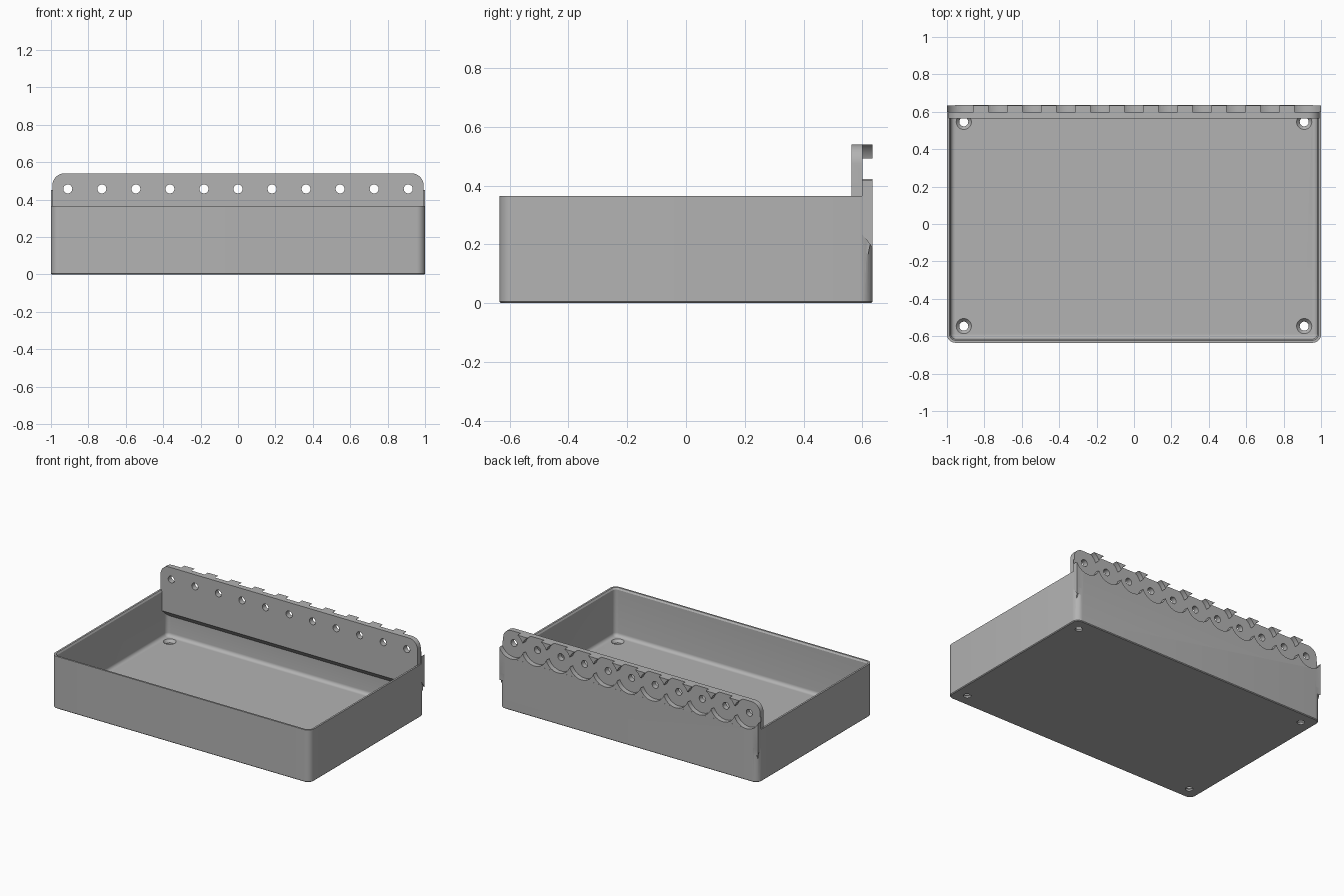
import bpy, bmesh
from math import cos, sin, pi
from mathutils import Matrix, Vector

cube = bpy.data.objects.get("Cube")
if cube:
    bpy.data.objects.remove(cube, do_unlink=True)

grey = bpy.data.materials.new("plain grey")
grey.use_nodes = True
grey.diffuse_color = (0.45, 0.45, 0.45, 1)
grey.node_tree.nodes["Principled BSDF"].inputs["Base Color"].default_value = (0.45, 0.45, 0.45, 1)


def make(name, bm):
    bmesh.ops.recalc_face_normals(bm, faces=bm.faces)
    mesh = bpy.data.meshes.new(name)
    bm.to_mesh(mesh)
    bm.free()
    mesh.materials.append(grey)
    ob = bpy.data.objects.new(name, mesh)
    bpy.context.collection.objects.link(ob)
    return ob


def rounded_stack(name, hx, hy, radius, levels, steps=8):
    """Stack of rounded rectangles, each level being (inset, z)."""
    bm = bmesh.new()
    rings = []
    for inset, z in levels:
        r = radius - inset
        ring = []
        for corner, (sx, sy) in enumerate([(1, 1), (-1, 1), (-1, -1), (1, -1)]):
            for i in range(steps + 1):
                a = (corner + i / steps) * pi / 2
                ring.append(bm.verts.new((sx * (hx - radius) + r * cos(a),
                                          sy * (hy - radius) + r * sin(a), z)))
        rings.append(ring)
    for low, high in zip(rings, rings[1:]):
        for i in range(len(low)):
            j = (i + 1) % len(low)
            bm.faces.new((low[i], low[j], high[j], high[i]))
    bm.faces.new(rings[0][::-1])
    bm.faces.new(rings[-1])
    return make(name, bm)


def extrude_x(name, profile, hx, corner=0):
    """Side profile (y, z) pulled across x, with optional rounded top corners."""
    bm = bmesh.new()
    face = bm.faces.new([bm.verts.new((-hx, y, z)) for y, z in profile])
    out = bmesh.ops.extrude_face_region(bm, geom=[face])
    moved = [v for v in out["geom"] if isinstance(v, bmesh.types.BMVert)]
    bmesh.ops.translate(bm, verts=moved, vec=(2 * hx, 0, 0))
    if corner:
        top = max(z for y, z in profile)
        edges = [e for e in bm.edges
                 if all(abs(v.co.z - top) < 1e-4 for v in e.verts)
                 and abs(e.verts[0].co.x - e.verts[1].co.x) < 1e-4]
        bmesh.ops.bevel(bm, geom=edges, offset=corner, segments=8,
                        profile=0.5, affect='EDGES')
    return make(name, bm)


def cone(name, centre, r1, r2, depth, along_y=False, sides=32):
    bm = bmesh.new()
    turn = Matrix.Rotation(pi / 2, 4, 'X') if along_y else Matrix()
    bmesh.ops.create_cone(bm, cap_ends=True, segments=sides, radius1=r1, radius2=r2,
                          depth=depth, matrix=Matrix.Translation(Vector(centre)) @ turn)
    return make(name, bm)


def combine(target, other, operation):
    mod = target.modifiers.new("combine", 'BOOLEAN')
    mod.solver = 'EXACT'
    mod.operation = operation
    mod.object = other
    bpy.context.view_layer.objects.active = target
    bpy.ops.object.modifier_apply(modifier=mod.name)
    bpy.data.objects.remove(other, do_unlink=True)


HEIGHT, FLOOR, FILLET = 0.365, 0.03, 0.024

# Open tray with a rounded inner floor edge and a chamfered rim
tray = rounded_stack("storage_tray", 1, 0.635, 0.045,
                     [(0.005, 0), (0, 0.005), (0, HEIGHT)])
levels = [(FILLET * (1 - sin(a)), FLOOR + FILLET * (1 - cos(a)))
          for a in (i * pi / 12 for i in range(7))]
levels += [(0, HEIGHT - 0.012), (-0.008, HEIGHT + 0.001)]
combine(tray, rounded_stack("cavity", 0.98, 0.615, 0.028, levels), 'DIFFERENCE')

# Hanging plate with a sloped underside, and the square-ended strip behind it
combine(tray, extrude_x("hanging_plate",
                        [(0.563, 0.54), (0.6345, 0.54), (0.6345, 0.24),
                         (0.62, 0.166), (0.563, 0.22)], 0.993, 0.065), 'UNION')
combine(tray, extrude_x("back_strip",
                        [(0.599, 0.45), (0.634, 0.45), (0.634, 0.19), (0.599, 0.235)],
                        0.9995), 'UNION')

# Row of round recesses at the back, each with a through hole
for i in range(-5, 6):
    x, z = i * 0.182, 0.457
    combine(tray, cone("recess", (x, 0.65, z), 0.0975, 0.0975, 0.1, True, 48), 'DIFFERENCE')
    combine(tray, cone("hole", (x, 0.6, z), 0.024, 0.024, 0.2, True, 24), 'DIFFERENCE')

# Countersunk screw holes in the floor
for sx in (-1, 1):
    for sy in (-1, 1):
        x, y = sx * 0.91, sy * 0.546
        combine(tray, cone("screw_hole", (x, y, 0), 0.024, 0.024, 0.2), 'DIFFERENCE')
        combine(tray, cone("countersink", (x, y, 0.0225), 0.023, 0.045, 0.025), 'DIFFERENCE')

bpy.ops.object.select_all(action='DESELECT')
tray.select_set(True)
bpy.context.view_layer.objects.active = tray
bpy.ops.object.shade_smooth_by_angle(angle=0.52)
